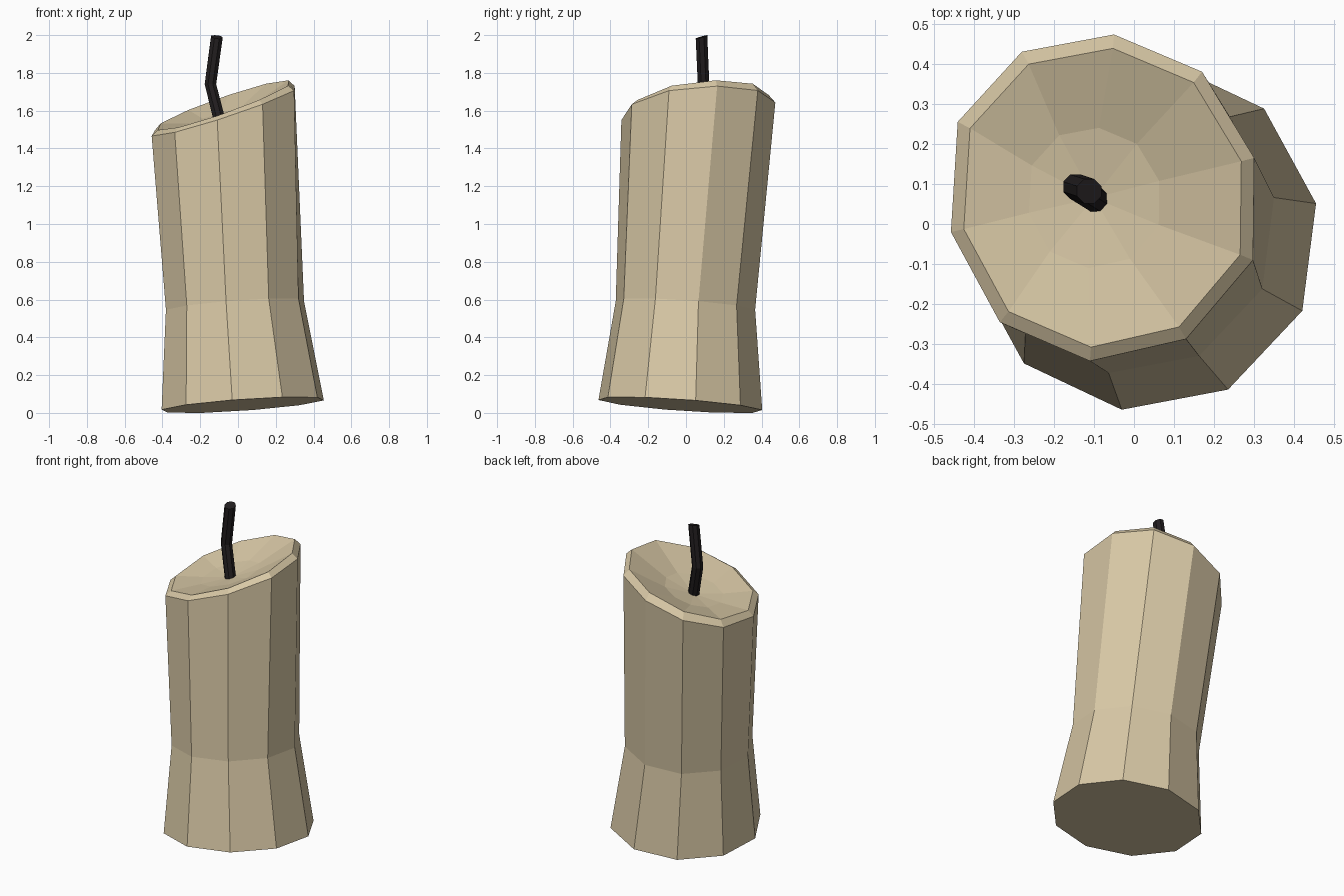
import bpy, bmesh, math
from mathutils import Vector

if "Cube" in bpy.data.objects:
    bpy.data.objects.remove(bpy.data.objects["Cube"])

N = 10
START = math.radians(10.7)


def material(name, color):
    m = bpy.data.materials.new(name)
    m.diffuse_color = (*color, 1)
    m.use_nodes = True
    m.node_tree.nodes["Principled BSDF"].inputs["Base Color"].default_value = m.diffuse_color
    return m


def make_object(name, bm, mat):
    bmesh.ops.recalc_face_normals(bm, faces=bm.faces)
    me = bpy.data.meshes.new(name)
    bm.to_mesh(me)
    bm.free()
    ob = bpy.data.objects.new(name, me)
    me.materials.append(mat)
    bpy.context.collection.objects.link(ob)
    return ob


def bridge(bm, a, b):
    for i in range(len(a)):
        j = (i + 1) % len(a)
        bm.faces.new((a[i], a[j], b[j], b[i]))


def tilted_ring(bm, points, plane):
    # plane = (height at origin, slope in x, slope in y)
    h, sx, sy = plane
    return [bm.verts.new((x, y, h + sx * x + sy * y)) for x, y in points]


def polygon(cx, cy, r):
    return [(cx + r * math.cos(START + math.tau * i / N),
             cy + r * math.sin(START + math.tau * i / N)) for i in range(N)]


# Slanted rim outline, seen from above
RIM = [(.30, .165), (.17, .38), (-.05, .473), (-.28, .43), (-.44, .255),
       (-.457, -.02), (-.335, -.245), (-.11, -.342), (.13, -.287), (.297, -.09)]
RC = (-.079, .066)


def scaled_rim(f, c=RC):
    return [(c[0] + f * (x - RC[0]), c[1] + f * (y - RC[1])) for x, y in RIM]


# Wax body: leaning ten-sided column with a chamfered rim and melted hollow
bm = bmesh.new()
rings = [
    tilted_ring(bm, polygon(.025, -.03, .437), (.038, .07, -.07)),
    tilted_ring(bm, polygon(-.016, -.003, .372), (.57, .075, -.07)),
    tilted_ring(bm, RIM, (1.617, .3275, .09)),
    tilted_ring(bm, scaled_rim(.915), (1.648, .351, .12)),
    tilted_ring(bm, scaled_rim(.43, (-.1, .065)), (1.592, .29, .09)),
]
for a, b in zip(rings, rings[1:]):
    bridge(bm, a, b)
bm.faces.new(rings[0][::-1])
tip = bm.verts.new((-.10, .065, 1.545))
for i in range(N):
    bm.faces.new((rings[-1][i], rings[-1][(i + 1) % N], tip))
make_object("candle_wax", bm, material("wax", (.69, .58, .38)))

# Wick: bent eight-sided cord with a slanted tip
bm = bmesh.new()
path = [Vector((-.085, .055, 1.50)), Vector((-.146, .093, 1.74)), Vector((-.112, .082, 1.99))]
slopes = [(.2, -.1), (0, 0), (-.1, .28)]
loops = []
for p, (sx, sy) in zip(path, slopes):
    loop = []
    for i in range(8):
        a = math.tau * (i + .5) / 8
        dx, dy = .033 * math.cos(a), .033 * math.sin(a)
        loop.append(bm.verts.new(p + Vector((dx, dy, sx * dx + sy * dy))))
    loops.append(loop)
for a, b in zip(loops, loops[1:]):
    bridge(bm, a, b)
bm.faces.new(loops[0][::-1])
bm.faces.new(loops[-1])
make_object("wick", bm, material("charred_wick", (.016, .013, .014)))
